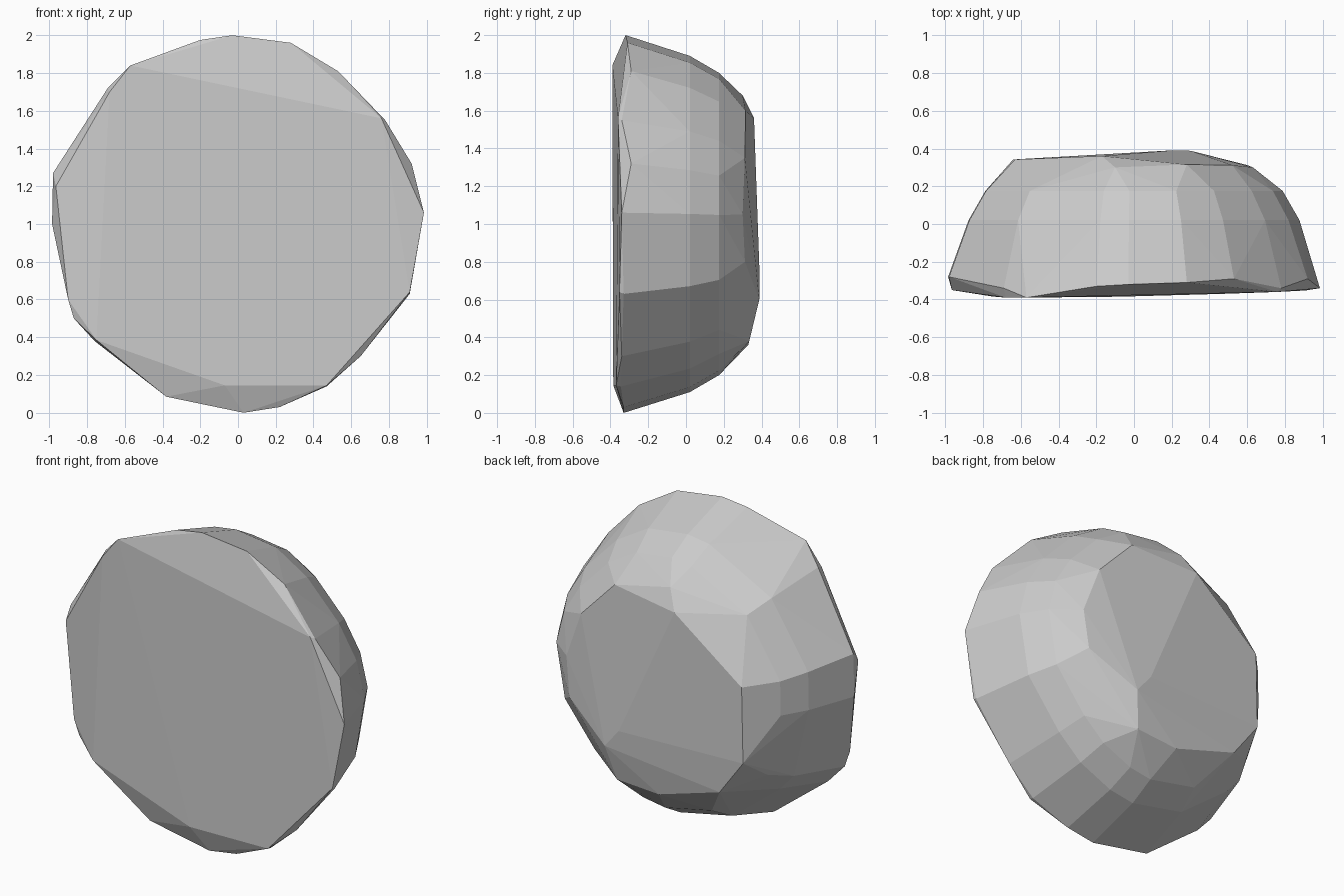
import bpy, bmesh, math

# Widest outline of the stone, (x, y, z), close to the front
rim = [(-0.03, -0.32, 2.0), (0.28, -0.31, 1.96), (0.53, -0.29, 1.81), (0.78, -0.34, 1.55),
       (0.92, -0.29, 1.32), (0.985, -0.34, 1.06), (0.91, -0.33, 0.63), (0.65, -0.34, 0.3),
       (0.47, -0.345, 0.14), (0.22, -0.33, 0.03), (0.03, -0.33, 0.0), (-0.38, -0.34, 0.085),
       (-0.76, -0.34, 0.38), (-0.87, -0.35, 0.5), (-0.985, -0.28, 1.0), (-0.98, -0.28, 1.27),
       (-0.69, -0.34, 1.72), (-0.2, -0.33, 1.975)]

# Flat front face corners
front = [(-0.57, -0.39, 1.84), (-0.68, -0.39, 1.7), (0.76, -0.36, 1.56), (0.91, -0.352, 0.64),
         (-0.07, -0.385, 0.145), (0.47, -0.37, 0.145), (-0.75, -0.384, 0.385),
         (-0.9, -0.36, 0.6), (-0.965, -0.35, 1.2)]

# Back face corners and the low ridge across it
back = [(0.28, 0.315, 1.6), (0.52, 0.312, 1.35), (0.6, 0.312, 0.8), (0.63, 0.3, 1.05),
        (0.25, 0.335, 0.38), (-0.04, 0.33, 0.36), (-0.47, 0.335, 0.49), (-0.64, 0.342, 0.72),
        (-0.63, 0.342, 1.2), (-0.17, 0.36, 1.56), (-0.1, 0.3, 1.68),
        (0.3, 0.388, 0.6), (0.2, 0.39, 0.72)]


def ring(scale, y):
    """Outline shrunk towards the centre and moved back."""
    return [(x * scale, y, 1 + (z - 1) * scale) for x, _, z in rim]


points = rim + front + ring(0.89, 0.02) + ring(0.80, 0.175) + back

# Faceted stone body as the hull of its cross-sections
bm = bmesh.new()
for p in points:
    bm.verts.new(p)
result = bmesh.ops.convex_hull(bm, input=bm.verts)
loose = [v for v in bm.verts if not v.link_faces]
bmesh.ops.delete(bm, geom=loose, context='VERTS')
bmesh.ops.dissolve_limit(bm, angle_limit=math.radians(1.5), verts=bm.verts, edges=bm.edges)
bmesh.ops.recalc_face_normals(bm, faces=bm.faces)
mesh = bpy.data.meshes.new("stone")
bm.to_mesh(mesh)
bm.free()
stone = bpy.data.objects.new("stone", mesh)
bpy.context.collection.objects.link(stone)
